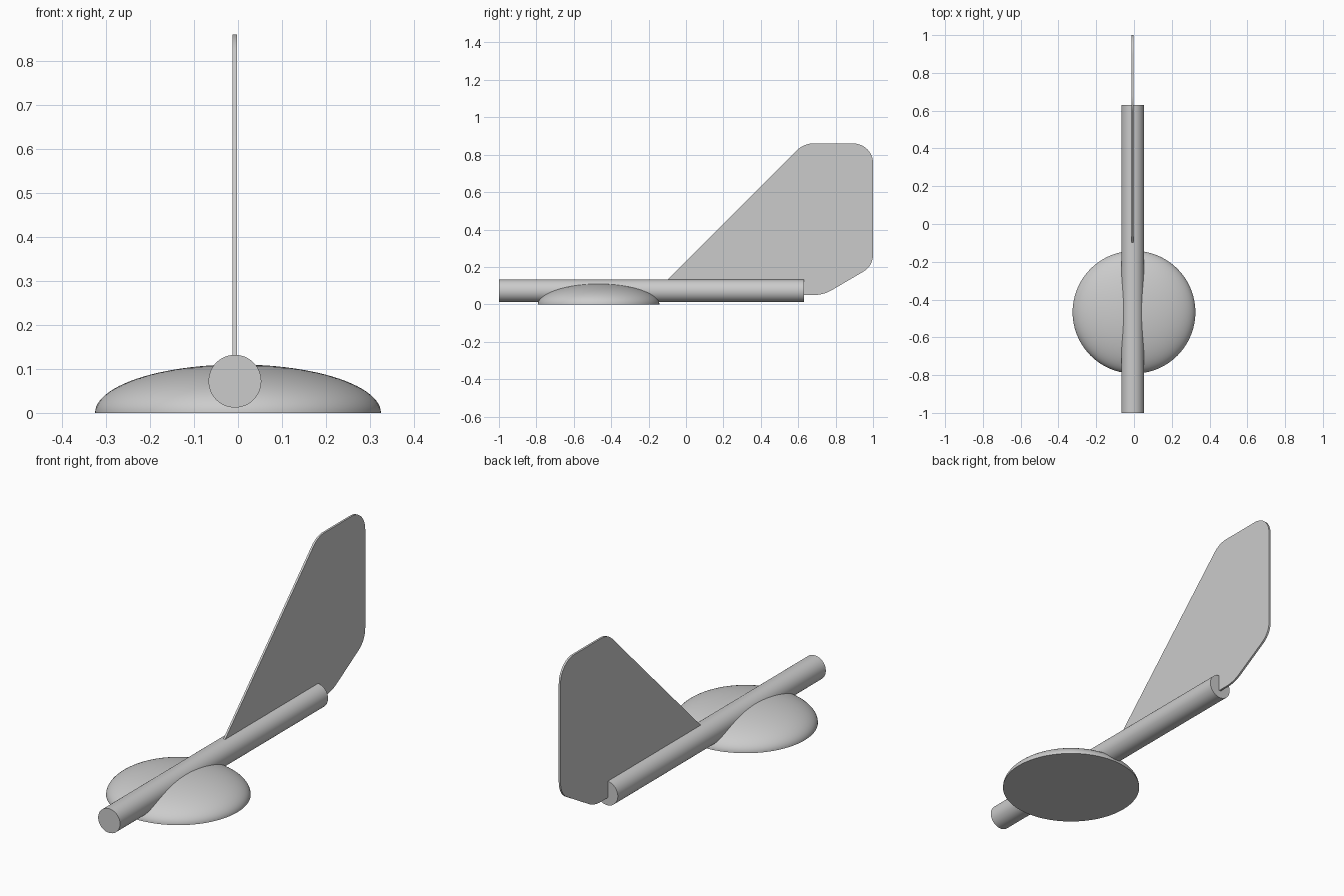
import bpy, bmesh, math
from mathutils import Matrix, Vector

cube = bpy.data.objects.get("Cube")
if cube:
    bpy.data.objects.remove(cube, do_unlink=True)

grey = bpy.data.materials.new("light grey")
grey.use_nodes = True
grey.diffuse_color = (0.6, 0.6, 0.6, 1)
grey.node_tree.nodes["Principled BSDF"].inputs["Base Color"].default_value = grey.diffuse_color

ROD_X = -0.007


def add_part(name, bm, smooth=True):
    bmesh.ops.recalc_face_normals(bm, faces=bm.faces)
    mesh = bpy.data.meshes.new(name)
    bm.to_mesh(mesh)
    bm.free()
    mesh.materials.append(grey)
    obj = bpy.data.objects.new(name, mesh)
    bpy.context.collection.objects.link(obj)
    if smooth:
        bpy.ops.object.select_all(action='DESELECT')
        obj.select_set(True)
        bpy.context.view_layer.objects.active = obj
        bpy.ops.object.shade_smooth_by_angle(angle=math.radians(35))
    return obj


def rounded_outline(corners, steps=10):
    """Round each (y, z, trim) corner with a circular arc."""
    points = []
    for i, (y, z, trim) in enumerate(corners):
        p = Vector((y, z))
        if trim == 0:
            points.append(p)
            continue
        before = (Vector(corners[i - 1][:2]) - p).normalized()
        after = (Vector(corners[(i + 1) % len(corners)][:2]) - p).normalized()
        weight = math.sin(before.angle(after) / 2)
        a, b = p + before * trim, p + after * trim
        for s in range(steps + 1):
            t = s / steps
            wa, wp, wb = (1 - t) ** 2, 2 * weight * t * (1 - t), t * t
            points.append((a * wa + p * wp + b * wb) / (wa + wp + wb))
    return points


# Long round boom
bm = bmesh.new()
bmesh.ops.create_cone(bm, cap_ends=True, segments=64, radius1=0.06, radius2=0.06, depth=1.63,
                      matrix=Matrix.Translation((ROD_X, -0.185, 0.072)) @ Matrix.Rotation(math.pi / 2, 4, 'X'))
add_part("boom", bm)

# Shallow domed base with a flat underside
bm = bmesh.new()
bmesh.ops.create_uvsphere(bm, u_segments=96, v_segments=48, radius=1)
bmesh.ops.bisect_plane(bm, geom=bm.verts[:] + bm.edges[:] + bm.faces[:], dist=1e-5,
                       plane_co=(0, 0, 0), plane_no=(0, 0, 1), clear_inner=True)
bmesh.ops.holes_fill(bm, edges=[e for e in bm.edges if e.is_boundary])
bmesh.ops.transform(bm, verts=bm.verts,
                    matrix=Matrix.Translation((0, -0.467, 0)) @ Matrix.Diagonal((0.325, 0.325, 0.11, 1)))
add_part("domed_base", bm)

# Thin tail fin set into the boom
fin = [(-0.18, 0.05, 0), (0.735, 0.05, 0.05), (1, 0.205, 0.06),
       (1, 0.86, 0.105), (0.63, 0.86, 0.05)]
bm = bmesh.new()
face = bm.faces.new([bm.verts.new((ROD_X - 0.005, p.x, p.y)) for p in rounded_outline(fin)])
side = bmesh.ops.extrude_face_region(bm, geom=[face])["geom"]
bmesh.ops.translate(bm, vec=(0.01, 0, 0), verts=[v for v in side if isinstance(v, bmesh.types.BMVert)])
add_part("tail_fin", bm)
